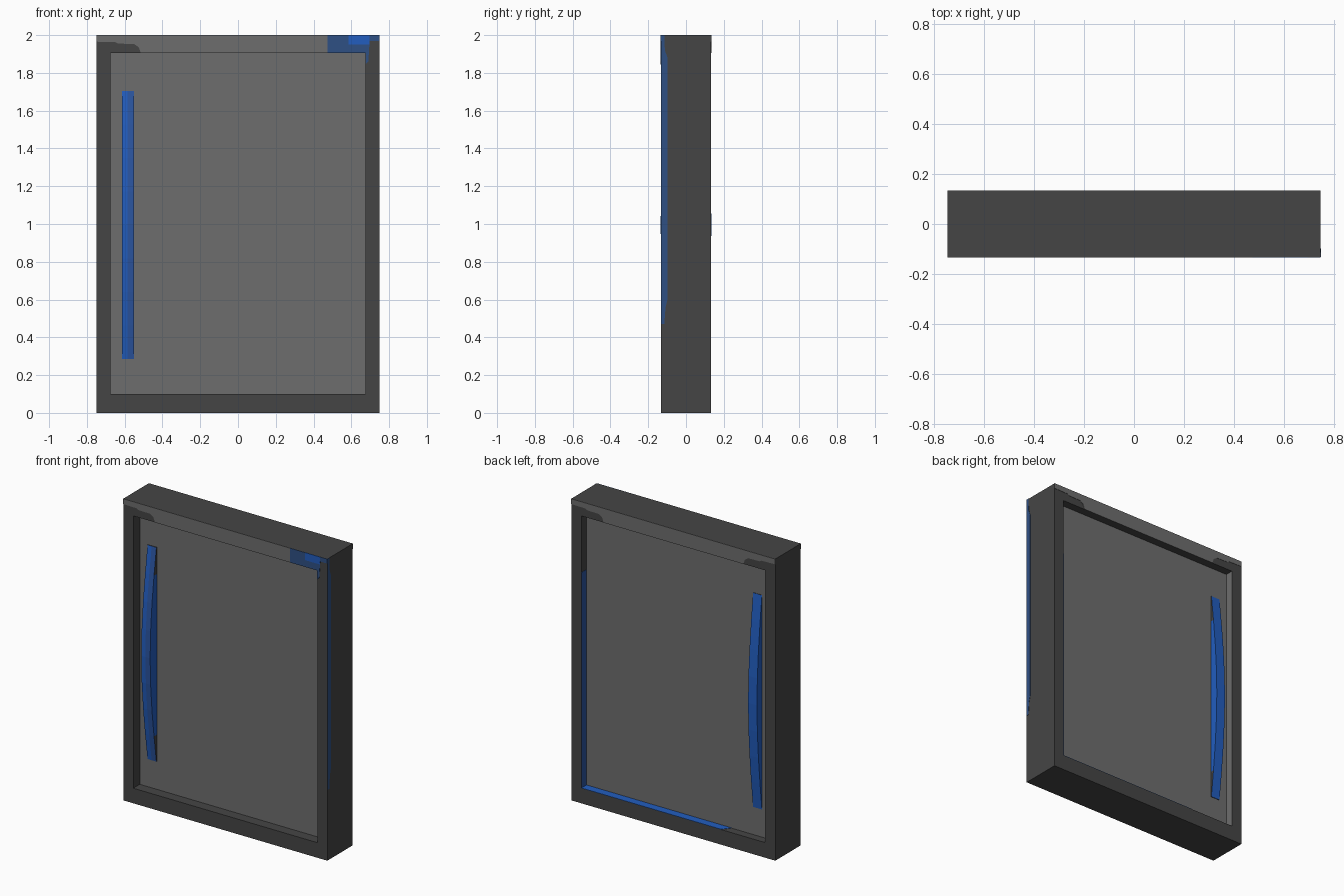
import bpy
import bmesh
import math

cube = bpy.data.objects.get("Cube")
if cube:
    bpy.data.objects.remove(cube, do_unlink=True)


def material(name, r, g, b):
    m = bpy.data.materials.new(name)
    m.use_nodes = True
    m.diffuse_color = (r, g, b, 1)
    m.node_tree.nodes["Principled BSDF"].inputs["Base Color"].default_value = (r, g, b, 1)
    return m


DARK = material("charcoal", 0.06, 0.06, 0.06)
GREY = material("mid grey", 0.155, 0.155, 0.155)
BLUE = material("bright blue", 0.016, 0.11, 0.52)
MID = material("medium blue", 0.024, 0.09, 0.35)
DULL = material("dull blue", 0.028, 0.08, 0.23)

W, H, D = 0.748, 2.0, 0.133         # half width, height, half depth
IN, LOW, TOP = 0.675, 0.10, 1.905   # opening
FRONT, BACK = -0.065, 0.08          # panel faces
T = 0.002                           # paint plate thickness


def finish(name, bm, mats):
    bmesh.ops.recalc_face_normals(bm, faces=bm.faces)
    mesh = bpy.data.meshes.new(name)
    bm.to_mesh(mesh)
    bm.free()
    for m in mats:
        mesh.materials.append(m)
    ob = bpy.data.objects.new(name, mesh)
    bpy.context.collection.objects.link(ob)
    return ob


def plate(name, pts, axis, start, thick, mat):
    """Flat outline in the plane across an axis, extruded along it."""
    bm = bmesh.new()
    verts = []
    for p in pts:
        co = list(p)
        co.insert(axis, start)
        verts.append(bm.verts.new(co))
    face = bm.faces.new(verts)
    ext = bmesh.ops.extrude_face_region(bm, geom=[face])
    shift = [0, 0, 0]
    shift[axis] = thick
    bmesh.ops.translate(bm, vec=shift,
                        verts=[v for v in ext["geom"] if isinstance(v, bmesh.types.BMVert)])
    return finish(name, bm, [mat])


def rect(a0, a1, b0, b1):
    return [(a0, b0), (a1, b0), (a1, b1), (a0, b1)]


# Door frame: one square-section ring
bm = bmesh.new()
outer, inner = rect(-W, W, 0, H), rect(-IN, IN, LOW, TOP)
loops = [[bm.verts.new((x, y, z)) for x, z in r]
         for r, y in ((outer, -D), (inner, -D), (inner, D), (outer, D))]
for k in range(4):
    a, b = loops[k], loops[(k + 1) % 4]
    for i in range(4):
        j = (i + 1) % 4
        bm.faces.new((a[i], a[j], b[j], b[i]))
finish("door_frame", bm, [DARK])

# Recessed panel
plate("door_panel", rect(-IN, IN, LOW, TOP), 1, FRONT, BACK - FRONT, GREY)


# Bowed handles, thick in the middle and thin at the ends
def handle(name, base, reach, right_mat):
    bm = bmesh.new()
    n, z0, z1 = 8, 0.285, 1.705
    xs = (-0.615, -0.585, -0.55)
    rows = []
    for i in range(n + 1):
        t = i / n
        y = base + reach * (0.06 + 0.94 * math.sin(math.pi * t))
        z = z0 + (z1 - z0) * t
        ring = [(xs[0], base), (xs[0], y), (xs[1], y), (xs[2], y), (xs[2], base)]
        rows.append([bm.verts.new((x, yy, z)) for x, yy in ring])
    for i in range(n):
        a, b = rows[i], rows[i + 1]
        for k in range(5):
            j = (k + 1) % 5
            f = bm.faces.new((a[k], a[j], b[j], b[k]))
            if k == 2:
                f.material_index = 1
            if k == 3 and i in (0, n - 1):
                f.material_index = 2
    for row in (rows[0], rows[-1]):
        bm.faces.new(row).material_index = 2
    finish(name, bm, [BLUE, right_mat, DARK])


handle("front_handle", FRONT, -0.135 - FRONT, MID)
handle("back_handle", BACK, 0.135 - BACK, BLUE)

# Pale band over the opening, with worn corners left dark
corner = [(-W, 1.965), (-0.65, 1.963), (-0.635, 1.955), (-0.55, 1.953),
          (-0.525, 1.935), (-0.515, TOP)]
plate("front_top_band", corner + [(0.475, TOP), (0.475, H), (-W, H)], 1, -D, -T, GREY)
other = [(-x * 0.99 if x > -W else W, z) for x, z in reversed(corner)]
plate("back_top_band", corner + other + [(W, H), (-W, H)], 1, D, T, GREY)

# Blue paint patches at the upper left corner of the front
plate("corner_patch", [(0.475, TOP), (IN, TOP), (IN, 1.845), (0.69, 1.86), (0.697, 1.97),
                       (W, 1.97), (W, H), (0.695, H), (0.695, 1.95), (0.585, 1.95),
                       (0.585, H), (0.475, H)], 1, -D, -T, DULL)
plate("corner_bright_patch", rect(0.585, 0.695, 1.95, H), 1, -D, -T, BLUE)

# Blue strip down the left side
plate("side_strip", [(-D, 0.47), (-0.115, 0.47), (-0.108, 0.56), (-0.098, 0.6),
                     (-0.098, 1.88), (-0.112, 1.92), (-0.115, H), (-D, H)],
      0, W, T, DULL)

# Painted faces inside the back recess
plate("back_left_reveal", rect(BACK, D, LOW, 1.53), 0, IN, -T, MID)
plate("back_right_reveal", rect(BACK, D, LOW, TOP), 0, -IN, T, GREY)
plate("back_sill_strip", [(-0.39, BACK), (IN, BACK), (IN, D), (-0.35, D)], 2, LOW, T, BLUE)
